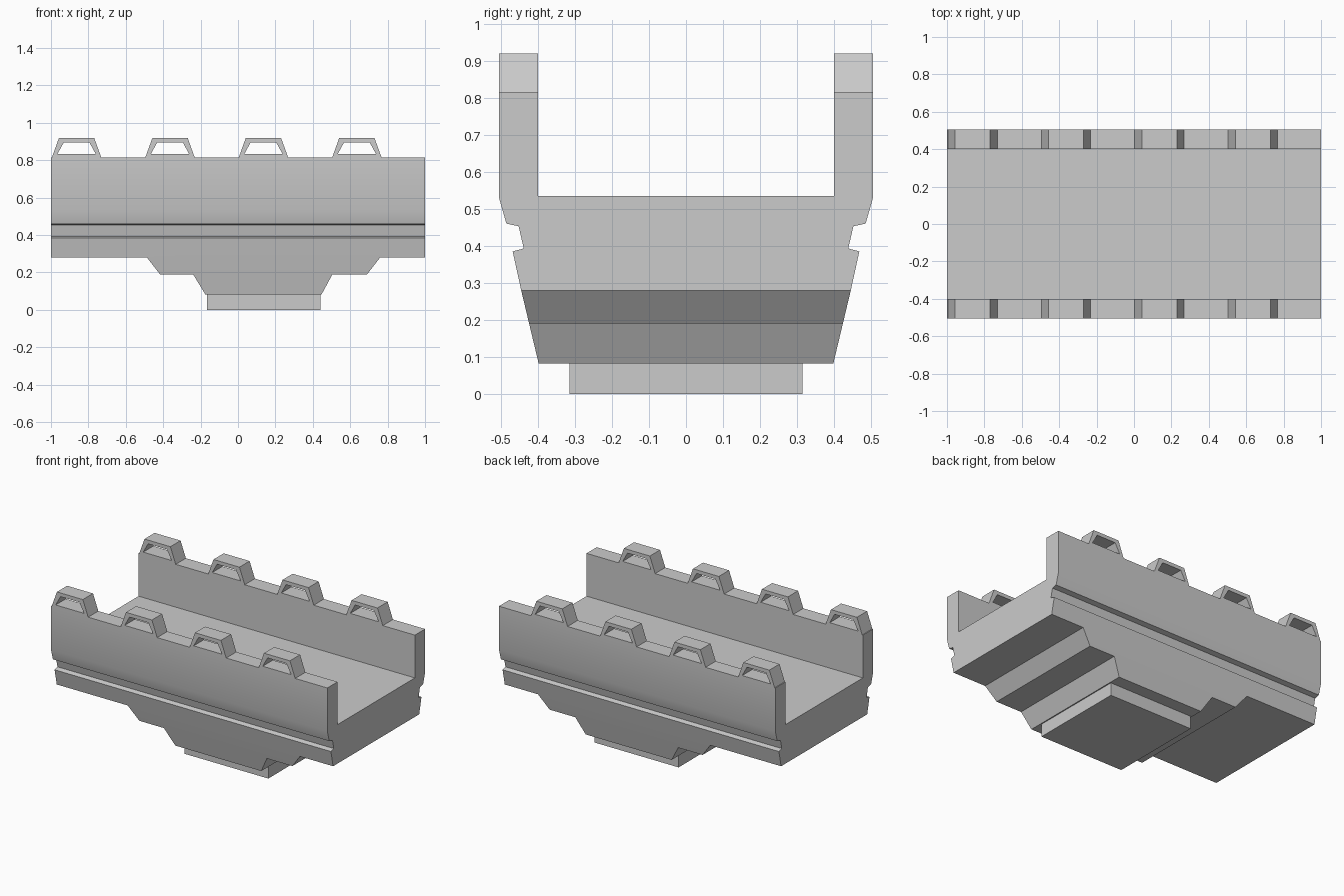
import bpy, bmesh
from mathutils import Vector

if "Cube" in bpy.data.objects:
    bpy.data.objects.remove(bpy.data.objects["Cube"])


def make(name, faces, sweep):
    """Sweep flat faces (lists of 3D points) along a vector into a closed solid."""
    bm = bmesh.new()
    for pts in faces:
        bm.faces.new([bm.verts.new(p) for p in pts])
    bmesh.ops.remove_doubles(bm, verts=bm.verts[:], dist=1e-5)
    ext = bmesh.ops.extrude_face_region(bm, geom=bm.faces[:], use_keep_orig=True)
    moved = [g for g in ext["geom"] if isinstance(g, bmesh.types.BMVert)]
    bmesh.ops.translate(bm, verts=moved, vec=Vector(sweep))
    bmesh.ops.recalc_face_normals(bm, faces=bm.faces[:])
    mesh = bpy.data.meshes.new(name)
    bm.to_mesh(mesh)
    bm.free()
    obj = bpy.data.objects.new(name, mesh)
    bpy.context.collection.objects.link(obj)
    return obj


# Trough body: mirrored cross-section swept along x
half = [(0.40, 0.535), (0.40, 0.815), (0.505, 0.815), (0.505, 0.53),
        (0.485, 0.46), (0.452, 0.453), (0.438, 0.393), (0.468, 0.385),
        (0.445, 0.28), (0.398, 0.083)]
section = half + [(-y, z) for y, z in reversed(half)]
body = make("trough_body", [[(-1, y, z) for y, z in section]], (2, 0, 0))

# Side silhouette trims the underside into stepped keel
steps = [(-1.1, 0.28), (-0.487, 0.28), (-0.417, 0.19), (-0.24, 0.19),
         (-0.167, 0.07), (0.44, 0.07), (0.505, 0.19), (0.69, 0.19),
         (0.76, 0.28), (1.1, 0.28), (1.1, 1), (-1.1, 1)]
trim = make("keel_trim_helper", [[(x, -0.7, z) for x, z in steps]], (0, 1.4, 0))
trim.hide_render = True

mod = body.modifiers.new("trim", 'BOOLEAN')
mod.operation = 'INTERSECT'
mod.solver = 'EXACT'
mod.object = trim
bpy.context.view_layer.objects.active = body
body.select_set(True)
bpy.ops.object.modifier_apply(modifier=mod.name)
bpy.data.objects.remove(trim)
bpy.ops.object.shade_smooth_by_angle(angle=0.5)

# Base plate under the keel
make("base_plate", [[(x, -0.315, z) for x, z in
     ((-0.167, 0), (0.44, 0), (0.44, 0.083), (-0.167, 0.083))]], (0, 0.63, 0))

# Trapezoid loops along both wall tops
outer = [(-0.132, 0.815), (0.132, 0.815), (0.094, 0.92), (-0.094, 0.92)]
inner = [(-0.103, 0.832), (0.103, 0.832), (0.068, 0.896), (-0.068, 0.896)]
for side, y in (("front", -0.505), ("back", 0.40)):
    for i in range(4):
        cx = -0.863 + 0.4995 * i
        ring = []
        for k in range(4):
            n = (k + 1) % 4
            quad = (outer[k], outer[n], inner[n], inner[k])
            ring.append([(cx + x, y, z) for x, z in quad])
        make(f"{side}_loop_{i + 1}", ring, (0, 0.105, 0))
